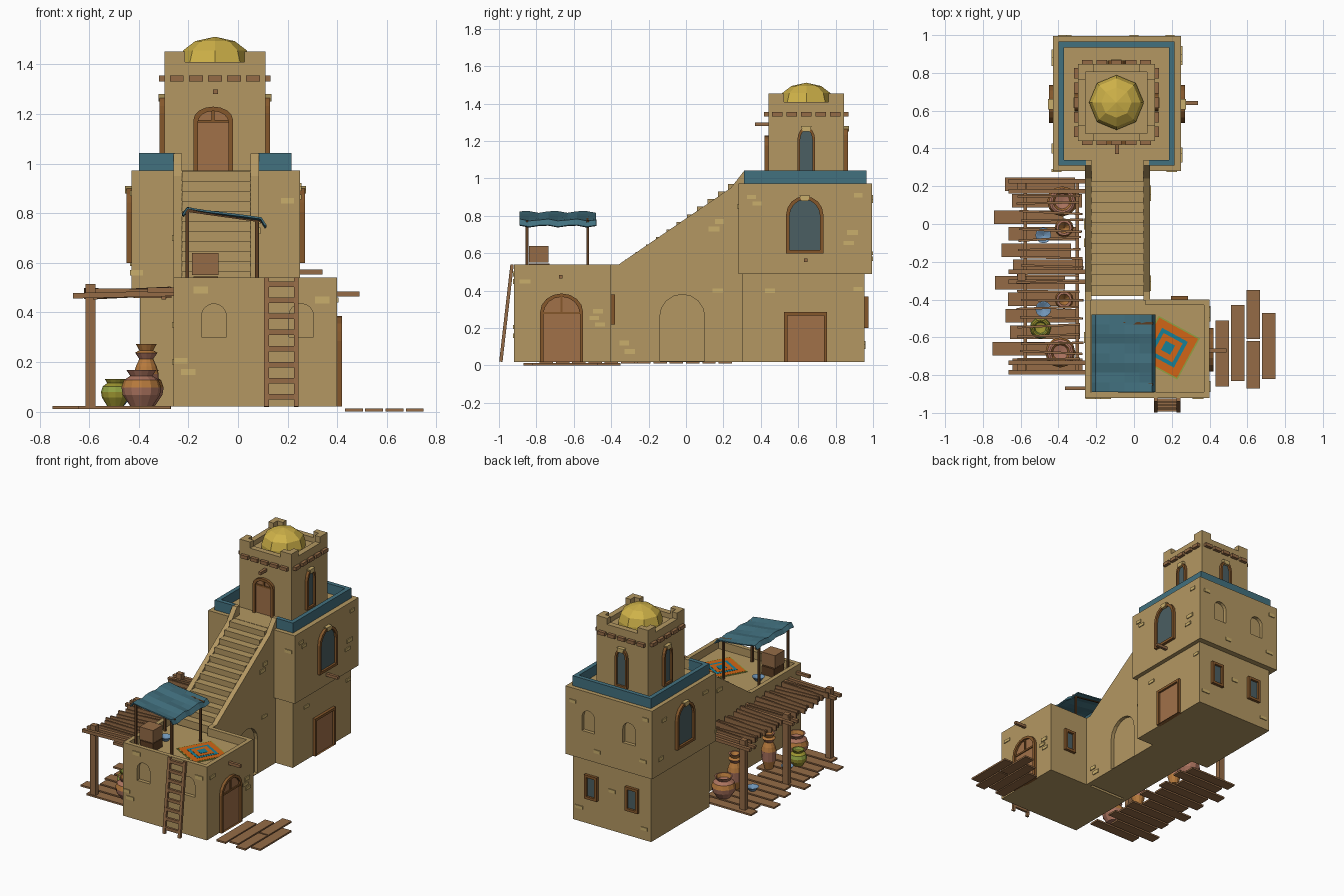
import bpy, bmesh, math, random
from mathutils import Matrix, Vector

if "Cube" in bpy.data.objects:
    bpy.data.objects.remove(bpy.data.objects["Cube"])

random.seed(4)
HEX = dict(wall=0xB29662, brick=0xC9AD6C, wood=0x936B48, frame=0x84582F, door=0xA0704A, dark=0x5F4128,
           teal=0x44707E, glass=0x4C5F62, gold=0xCDB04A, clay=0xAA735F, olive=0x9C9434,
           ochre=0xB5793F, blue=0x6F93B5, orange=0xD0651C, rugblue=0x1F7F96, green=0x8FA045)
MATS = {}
for key, h in HEX.items():
    m = bpy.data.materials.new(key)
    m.diffuse_color = [((h >> s & 255) / 255) ** 2.2 for s in (16, 8, 0)] + [1]
    m.use_nodes = True
    m.node_tree.nodes["Principled BSDF"].inputs["Base Color"].default_value = m.diffuse_color
    MATS[key] = m


def finish(name, bm, *mats):
    bmesh.ops.recalc_face_normals(bm, faces=bm.faces)
    me = bpy.data.meshes.new(name)
    bm.to_mesh(me)
    bm.free()
    for k in mats:
        me.materials.append(MATS[k])
    ob = bpy.data.objects.new(name, me)
    bpy.context.collection.objects.link(ob)
    return ob


def box(name, x0, x1, y0, y1, z0, z1, mat, rot=0):
    bm = bmesh.new()
    c = Vector(((x0 + x1) / 2, (y0 + y1) / 2, (z0 + z1) / 2))
    bmesh.ops.create_cube(bm, size=1, matrix=Matrix.Translation(c) @ Matrix.Rotation(rot, 4, 'Z')
                          @ Matrix.Diagonal((x1 - x0, y1 - y0, z1 - z0, 1)))
    return finish(name, bm, mat)


def beam(name, p, q, w, h, mat='wood'):
    p, q = Vector(p), Vector(q)
    bm = bmesh.new()
    bmesh.ops.create_cube(bm, size=1, matrix=Matrix.Translation((p + q) / 2)
                          @ (q - p).to_track_quat('Z', 'Y').to_matrix().to_4x4()
                          @ Matrix.Diagonal((w, h, (q - p).length, 1)))
    return finish(name, bm, mat)


def on_face(side, d, u, v, n):
    # wall coordinates: u along the wall, v up, n outward from the wall plane d
    return {'front': (u, d - n, v), 'back': (u, d + n, v),
            'right': (d + n, u, v), 'left': (d - n, u, v)}[side]


def prism(name, side, d, pts, n0, n1, mat):
    bm = bmesh.new()
    a = [bm.verts.new(on_face(side, d, u, v, n0)) for u, v in pts]
    b = [bm.verts.new(on_face(side, d, u, v, n1)) for u, v in pts]
    bm.faces.new(a)
    bm.faces.new(b)
    for i in range(len(pts)):
        j = (i + 1) % len(pts)
        bm.faces.new((a[i], a[j], b[j], b[i]))
    return finish(name, bm, mat)


def ring(name, side, d, outer, inner, n0, n1, mat):
    bm = bmesh.new()
    L = [[bm.verts.new(on_face(side, d, u, v, n)) for u, v in p]
         for p, n in ((outer, n0), (outer, n1), (inner, n1), (inner, n0))]
    for k in range(4):
        for i in range(len(outer)):
            j = (i + 1) % len(outer)
            bm.faces.new((L[k][i], L[k][j], L[(k + 1) % 4][j], L[(k + 1) % 4][i]))
    return finish(name, bm, mat)


def arch(u, w, z0, z1, rise, k=8):
    pts = [(u - w / 2, z0), (u + w / 2, z0)]
    return pts + [(u + w / 2 * math.cos(math.pi * i / k), z1 - rise + rise * math.sin(math.pi * i / k))
                  for i in range(k + 1)]


def opening(name, side, d, u, w, z0, z1, rise, fill, t=0.018, sill=True):
    # framed window or door; rise 0 means a square head
    def shape(g):
        a, b, c, e = u - w / 2 + g, u + w / 2 - g, z0 + (g if sill else 0), z1 - g
        return arch(u, w - 2 * g, c, e, rise - g / 2) if rise else [(a, c), (b, c), (b, e), (a, e)]
    prism(name + '_panel', side, d, shape(t / 2), -0.01, 0.005, fill)
    ring(name + '_frame', side, d, shape(0), shape(t), -0.01, 0.02, 'frame')
    if fill == 'door' and rise:
        s = z1 - rise - 0.01
        prism(name + '_transom', side, d, [(u - w / 2 + t, s), (u + w / 2 - t, s), (u + w / 2 - t, s + .012),
              (u - w / 2 + t, s + .012)], 0, 0.012, 'frame')
        prism(name + '_mullion', side, d, [(u - .006, s), (u + .006, s), (u + .006, z1 - t), (u - .006, z1 - t)],
              0, 0.012, 'frame')
    elif fill == 'glass' and rise:
        prism(name + '_keystone', side, d, [(u - .018, z1 - .025), (u + .018, z1 - .025), (u + .028, z1 + .005),
              (u - .028, z1 + .005)], 0, 0.025, 'brick')


def niche(ob, side, d, u, w, z0, z1, rise):
    cut = prism('niche_cutter', side, d, arch(u, w, z0, z1, rise), -0.025, 0.02, 'wall')
    cut.hide_render = True
    mod = ob.modifiers.new('niche', 'BOOLEAN')
    mod.operation, mod.object, mod.solver = 'DIFFERENCE', cut, 'EXACT'
    me = bpy.data.meshes.new_from_object(ob.evaluated_get(bpy.context.evaluated_depsgraph_get()))
    ob.modifiers.clear()
    ob.data = me
    bpy.data.objects.remove(cut)


def lathe(name, prof, loc, mats, seg=12):
    bm = bmesh.new()
    R = [[bm.verts.new((loc[0] + r * math.cos(2 * math.pi * i / seg), loc[1] + r * math.sin(2 * math.pi * i / seg),
                        loc[2] + z)) for i in range(seg)] for r, z in prof]
    for k in range(len(prof) - 1):
        for i in range(seg):
            j = (i + 1) % seg
            bm.faces.new((R[k][i], R[k][j], R[k + 1][j], R[k + 1][i])).material_index = k % len(mats)
    bmesh.ops.remove_doubles(bm, verts=bm.verts, dist=1e-5)
    return finish(name, bm, *mats)


# front house with walled terrace
house = box('front_house', -.26, .40, -.92, -.40, .02, .485, 'wall')
for u in (-.097, .255):
    niche(house, 'front', -.92, u, .10, .30, .435, .05)
for x0, x1, y0, y1 in ((-.26, .40, -.92, -.89), (-.26, -.23, -.89, -.40), (.37, .40, -.89, -.40), (.06, .37, -.43, -.40)):
    box('terrace_parapet', x0, x1, y0, y1, .485, .54, 'wall')
opening('house_door', 'right', .40, -.665, .23, .02, .385, .10, 'door', sill=False)
opening('house_back_window', 'back', -.40, .24, .09, .22, .38, 0, 'glass')

# staircase: side walls and steps
side = [(-.405, .02), (-.405, .54), (-.36, .54), (.24, .95), (.31, 1.04), (.34, 1.04), (.34, .02)]
prism('stair_wall_left', 'right', 0, side, -.26, -.225, 'wall')
right_wall = prism('stair_wall_right', 'right', 0, side, .05, .085, 'wall')
niche(right_wall, 'right', .085, -.02, .24, .025, .38, .12)
N, y0, dy, dz = 12, -.38, .055, .485 / 12
steps = [(y0, .02)]
for i in range(N):
    steps += [(y0 + i * dy, .485 + (i + 1) * dz), (y0 + (i + 1) * dy, .485 + (i + 1) * dz)]
steps += [(.34, .97), (.34, .02)]
prism('stair_steps', 'right', 0, steps, -.226, .051, 'wall')

# main tower, two storeys
box('tower_ground_floor', -.395, .22, .30, .955, .02, .50, 'wall')
upper = box('tower_upper_floor', -.43, .25, .28, .995, .49, .972, 'wall')
for u in (-.25, .07):
    niche(upper, 'back', .995, u, .10, .69, .84, .05)
    opening('back_window', 'back', .955, u, .10, .20, .37, 0, 'glass')
opening('upper_window', 'right', .25, .635, .20, .60, .905, .10, 'glass')
opening('upper_window', 'left', -.43, .635, .20, .60, .905, .10, 'glass')
opening('tower_door', 'right', .22, .64, .23, .02, .285, 0, 'door', sill=False)
for x0, x1, y0, y1 in ((-.40, -.37, .31, .965), (.185, .215, .31, .965), (-.37, .185, .935, .965),
                       (-.37, -.255, .31, .34), (.08, .185, .31, .34)):
    box('roof_trim', x0, x1, y0, y1, .965, 1.042, 'teal')

# top turret with corner merlons, beam ends and dome
cx, cy, h = -.093, .643, .203
box('turret', cx - h, cx + h, cy - h, cy + h, .97, 1.375, 'wall')
for s in (-1, 1):
    a, b = sorted((s * h, s * (h - .04)))
    box('turret_rim', cx + a, cx + b, cy - h, cy + h, 1.37, 1.41, 'wall')
    box('turret_rim', cx - h + .04, cx + h - .04, cy + a, cy + b, 1.37, 1.41, 'wall')
    for t in (-1, 1):
        c, d = sorted((t * h, t * (h - .083)))
        box('merlon', cx + a, cx + b, cy + c, cy + d, 1.41, 1.453, 'wall')
        e, f = sorted((t * (h - .04), t * (h - .083)))
        box('merlon', cx + e, cx + f, cy + a, cy + b, 1.41, 1.453, 'wall')
    for k in range(-2, 3):
        o = k * .077
        p, q = sorted((s * (h - .02), s * (h + .022)))
        box('beam_end', cx + p, cx + q, cy + o - .028, cy + o + .028, 1.332, 1.356, 'wood')
        box('beam_end', cx + o - .028, cx + o + .028, cy + p, cy + q, 1.332, 1.356, 'wood')
lathe('dome', [(.145, 0), (.145, .03), (.128, .085), (.08, .122), (0, .14)], (cx, cy, 1.372), ['gold'], 8)
opening('turret_door', 'front', cy - h, -.10, .16, .97, 1.23, .055, 'door', sill=False)
for sd, d, u in (('right', cx + h, cy), ('left', cx - h, cy), ('back', cy + h, cx)):
    opening('turret_window', sd, d, u, .095, 1.0, 1.275, .07, 'glass', .014)

# projecting pegs
for p, q in (((.38, -.67, .475), (.49, -.67, .475)), ((.23, .64, .562), (.34, .64, .562)),
             ((-.09, .46, 1.29), (-.09, .37, 1.29)), ((-.24, -.87, .49), (-.365, -.87, .49))):
    beam('peg', p, q, .02, .02)

# scattered exposed bricks
BRICKS = {('right', .25): [(.35, .90), (.38, .865), (.92, .91), (.89, .71), (.87, .655)],
          ('right', .22): [(.45, .40), (.92, .41)],
          ('right', .085): [(.18, .77), (.15, .73), (.17, .40), (-.33, .12), (-.30, .075)],
          ('right', .40): [(-.86, .45), (-.47, .29), (-.49, .255), (-.46, .22)],
          ('front', -.92): [(-.15, .49), (-.23, .205), (-.20, .16), (.34, .45)],
          ('front', .28): [(-.41, .56), (.20, .85)],
          ('back', .995): [(.19, .88), (-.36, .60), (-.38, .90), (.0, .57)],
          ('back', .955): [(-.09, .30), (.17, .12), (-.34, .10)],
          ('left', -.43): [(.40, .88), (.90, .60), (.86, .86)], ('left', -.26): [(-.6, .2), (-.1, .35), (0, .7)]}
for (sd, d), spots in BRICKS.items():
    for u, v in spots:
        w, g = random.uniform(.022, .03), random.uniform(.010, .014)
        prism('brick', sd, d, [(u - w, v - g), (u + w, v - g), (u + w, v + g), (u - w, v + g)], -.01, .006, 'brick')

# ladder
for x in (.115, .235):
    beam('ladder_rail', (x, -.99, .02), (x, -.93, .54), .02, .018)
for i in range(8):
    t = (i + .6) / 8
    beam('ladder_rung', (.11, -.99 + .06 * t, .02 + .52 * t), (.24, -.99 + .06 * t, .02 + .52 * t), .016, .022)

# terrace awning
for y in (-.85, -.525):
    for x, z in ((-.205, .81), (.075, .775)):
        beam('awning_post', (x, y, .485), (x, y, z), .014, .014, 'dark')
    beam('awning_rail', (-.21, y, .812), (.10, y, .768), .012, .012, 'dark')
prof = [(-.225, .795), (-.205, .822), (-.13, .808), (-.05, .797), (.03, .787), (.095, .778), (.115, .748)]
bm = bmesh.new()
rows = [[bm.verts.new((x, -.89 + .41 * j / 8, z + .006 * math.sin(j * 2.1 + i * .4))) for j in range(9)]
        for i, (x, z) in enumerate(prof)]
for i in range(len(prof) - 1):
    for j in range(8):
        bm.faces.new((rows[i][j], rows[i + 1][j], rows[i + 1][j + 1], rows[i][j + 1]))
cloth = finish('awning_cloth', bm, 'teal')
cloth.modifiers.new('thickness', 'SOLIDIFY').thickness = .008

# terrace furnishings: rug, stool with crate, bowl
for i, (s, c) in enumerate(((.25, 'green'), (.235, 'orange'), (.155, 'rugblue'), (.115, 'orange'), (.055, 'rugblue'))):
    box('rug_layer', .18 - s / 2, .18 + s / 2, -.655 - s / 2, -.655 + s / 2, .484, .489 + .0015 * i, c, -.5)
box('stool', -.18, -.08, -.84, -.73, .485, .545, 'dark')
box('crate', -.185, -.078, -.84, -.735, .55, .64, 'wood')
BOWL = [(0, 0), (.02, 0), (.042, .028), (.037, .028), (0, .008)]
lathe('terrace_bowl', BOWL, (-.12, -.64, .485), ['blue'])

# pergola
for y in (.20, -.28, -.76):
    beam('pergola_post', (-.595, y, .01), (-.595, y, .515), .042, .036)
    for dy in (-.026, .026):
        beam('pergola_beam', (-.665, y + dy, .467), (-.255, y + dy, .477), .024, .022)
for x in (-.575, -.30):
    beam('pergola_purlin', (x, -.79, .46), (x, .23, .46), .018, .018)
for i in range(20):
    y = .15 - i * .046
    j = [random.uniform(-.012, .012) for _ in range(4)]
    beam('pergola_slat', (-.61 + j[0], y + j[1], .475 + j[2] / 2), (-.28 + j[0], y + j[3], .48 - j[2] / 2), .012, .036)

# ground planks
for i in range(12):
    y, l = .21 - i * .087, (-.69, -.64, -.73, -.66)[i % 4] - random.uniform(-.02, .02)
    box('pergola_plank', l, l + .37, y - .036, y + .036, .01, .022, 'wood')
for x, a, b in ((.432, -.86, -.51), (.513, -.83, -.43), (.595, -.61, -.35), (.595, -.87, -.62), (.677, -.82, -.47)):
    box('doorstep_plank', x, x + .072, a, b, 0, .012, 'wood')

# pots, vases and bowls under the pergola
POT = [(0, 0), (.045, 0), (.075, .045), (.08, .075), (.07, .105), (.045, .122), (.06, .145), (.05, .145), (.04, .12), (0, .11)]
VASE = [(0, 0), (.028, 0), (.045, .06), (.05, .13), (.042, .16), (.028, .19), (.045, .215), (.028, .225), (.042, .25), (.03, .25), (0, .2)]
for loc in ((-.39, -.68), (-.38, .12)):
    lathe('clay_pot', POT, (*loc, .022), ['clay', 'clay', 'clay', 'ochre'])
lathe('olive_pot', [(r * .72, z * .76) for r, z in POT], (-.495, -.55, .022), ['olive', 'olive', 'olive', 'green'])
for y in (-.40, -.02):
    lathe('tall_vase', VASE, (-.37, y, .022), ['ochre', 'ochre', 'clay'])
for y in (-.06, -.45):
    lathe('blue_bowl', BOWL, (-.48, y, .022), ['blue'])
